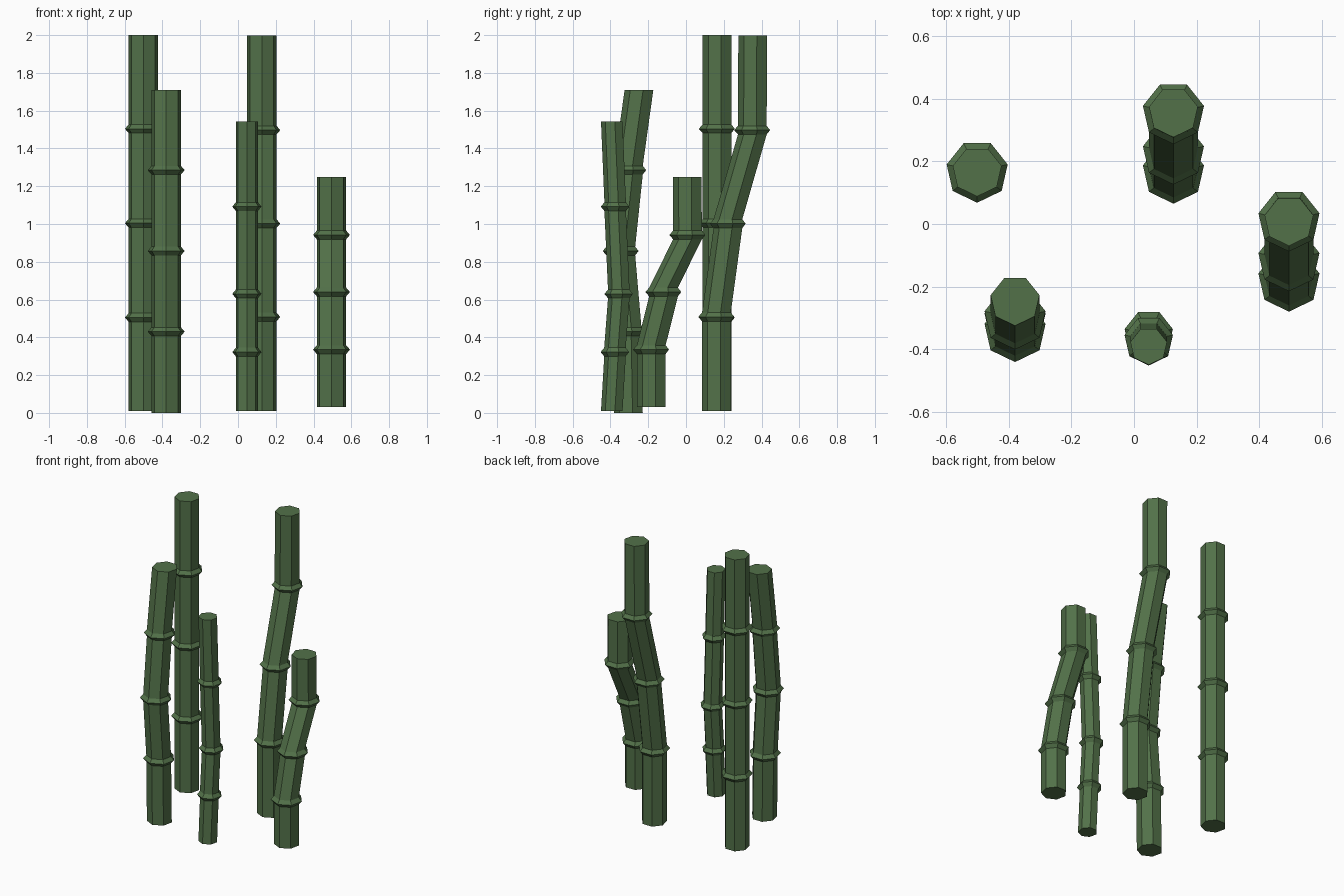
import bpy, bmesh, math

if "Cube" in bpy.data.objects:
    bpy.data.objects.remove(bpy.data.objects["Cube"])

green = bpy.data.materials.new("bamboo green")
green.diffuse_color = (0.085, 0.165, 0.066, 1)
green.use_nodes = True
green.node_tree.nodes["Principled BSDF"].inputs["Base Color"].default_value = green.diffuse_color
SIDES = 7


def bamboo(name, x, radius, ring, path):
    """Bent seven-sided stalk; path = (y, z) of base, three nodes and tip."""
    # Profile stations: plain ends, and a pointed ridge at every node
    stations = [(*path[0], radius)]
    for y, z in path[1:-1]:
        stations += [(y, z - 0.023, radius), (y, z, ring), (y, z + 0.023, radius)]
    stations.append((*path[-1], radius))

    bm = bmesh.new()
    loops = []
    for y, z, r in stations:
        angles = [2 * math.pi * i / SIDES - math.pi / 2 for i in range(SIDES)]
        loops.append([bm.verts.new((x + r * math.cos(a), y + r * math.sin(a), z))
                      for a in angles])
    for low, high in zip(loops, loops[1:]):
        for i in range(SIDES):
            j = (i + 1) % SIDES
            bm.faces.new((low[i], low[j], high[j], high[i]))
    bm.faces.new(loops[0][::-1])
    bm.faces.new(loops[-1])
    mesh = bpy.data.meshes.new(name)
    bm.to_mesh(mesh)
    bm.free()
    mesh.materials.append(green)
    bpy.context.collection.objects.link(bpy.data.objects.new(name, mesh))


# Tall straight stalk at the back left
bamboo("straight_stalk", -0.501, 0.08, 0.1,
       [(0.168, 0.01), (0.168, 0.505), (0.168, 1.004), (0.168, 1.504), (0.168, 2.0)])
# Tall bent stalk at the back right
bamboo("tall_bent_stalk", 0.126, 0.08, 0.1,
       [(0.165, 0.01), (0.165, 0.508), (0.226, 1.002), (0.355, 1.497), (0.357, 1.997)])
# Leaning stalk at the front left
bamboo("leaning_stalk", -0.38, 0.08, 0.1,
       [(-0.301, 0.0), (-0.308, 0.43), (-0.341, 0.857), (-0.301, 1.285), (-0.245, 1.71)])
# Thin stalk at the front
bamboo("thin_stalk", 0.047, 0.06, 0.079,
       [(-0.39, 0.01), (-0.373, 0.322), (-0.353, 0.63), (-0.372, 1.092), (-0.39, 1.542)])
# Short bent stalk on the right
bamboo("short_stalk", 0.495, 0.08, 0.1,
       [(-0.18, 0.03), (-0.18, 0.335), (-0.115, 0.64), (0.012, 0.942), (0.01, 1.25)])
